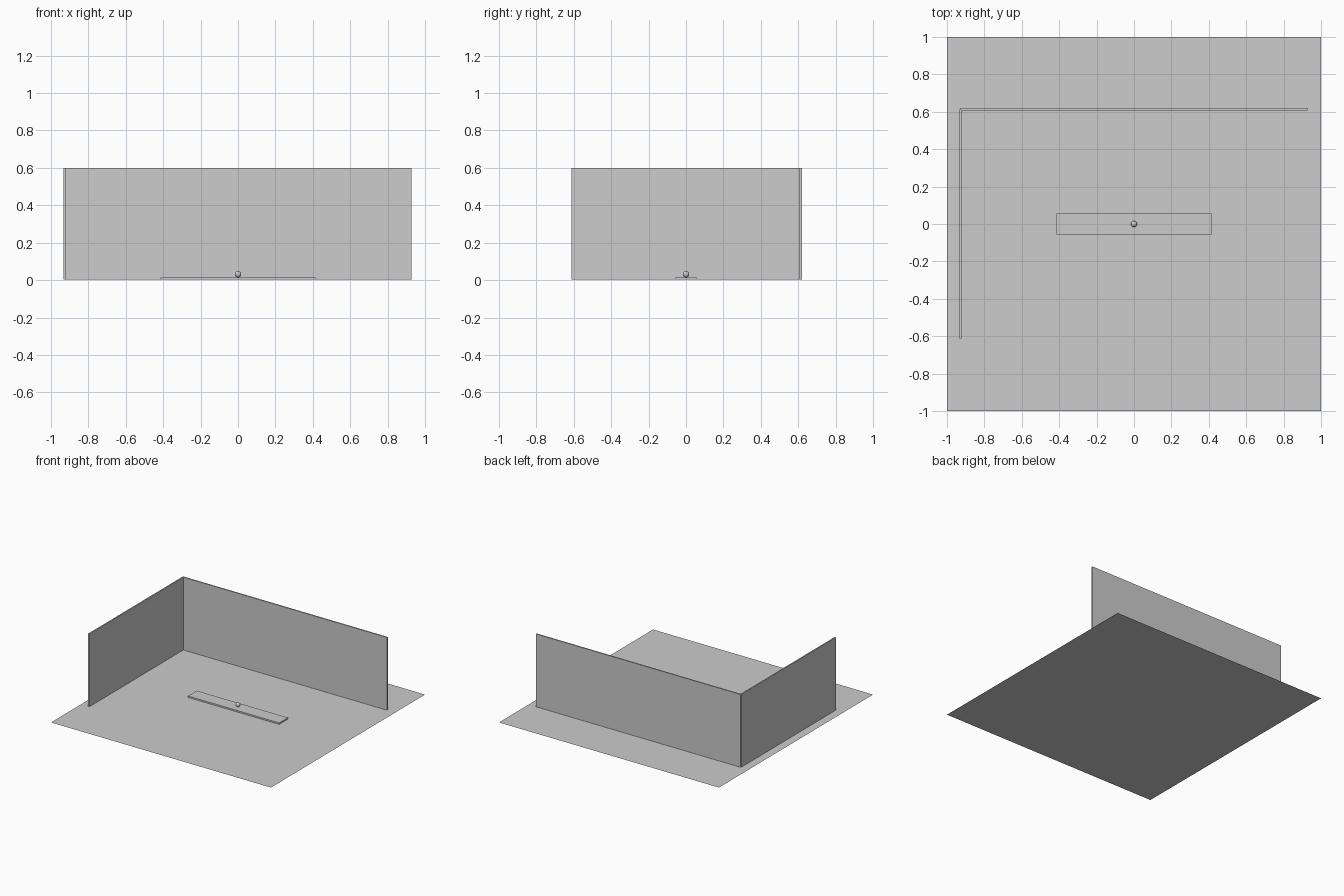
import bpy

if "Cube" in bpy.data.objects:
    bpy.data.objects.remove(bpy.data.objects["Cube"])

# One plain grey for the whole model
grey = bpy.data.materials.new("light grey")
grey.diffuse_color = (0.604, 0.604, 0.604, 1.0)
grey.use_nodes = True
grey.node_tree.nodes["Principled BSDF"].inputs["Base Color"].default_value = grey.diffuse_color


def finish(name):
    obj = bpy.context.object
    obj.name = name
    obj.data.materials.append(grey)
    return obj


def box(name, x, y, z):
    """Box from (min, max) ranges on each axis."""
    ranges = (x, y, z)
    bpy.ops.mesh.primitive_cube_add(size=1, location=[(a + b) / 2 for a, b in ranges])
    obj = finish(name)
    obj.scale = [b - a for a, b in ranges]
    bpy.ops.object.transform_apply(location=False, rotation=False, scale=True)
    return obj


# Floor sheet
bpy.ops.mesh.primitive_plane_add(size=2)
finish("floor")

# Two thin walls meeting at the back left corner
box("back_wall", (-0.928, 0.928), (0.608, 0.619), (0.002, 0.6))
box("left_wall", (-0.933, -0.922), (-0.613, 0.613), (0.002, 0.6))

# Low slab in the middle of the floor
box("slab", (-0.414, 0.414), (-0.057, 0.057), (0.002, 0.014))

# Small ball resting on the slab
bpy.ops.mesh.primitive_uv_sphere_add(segments=32, ring_count=16, radius=0.017,
                                     location=(0, 0, 0.031))
finish("ball")
bpy.ops.object.shade_smooth()
